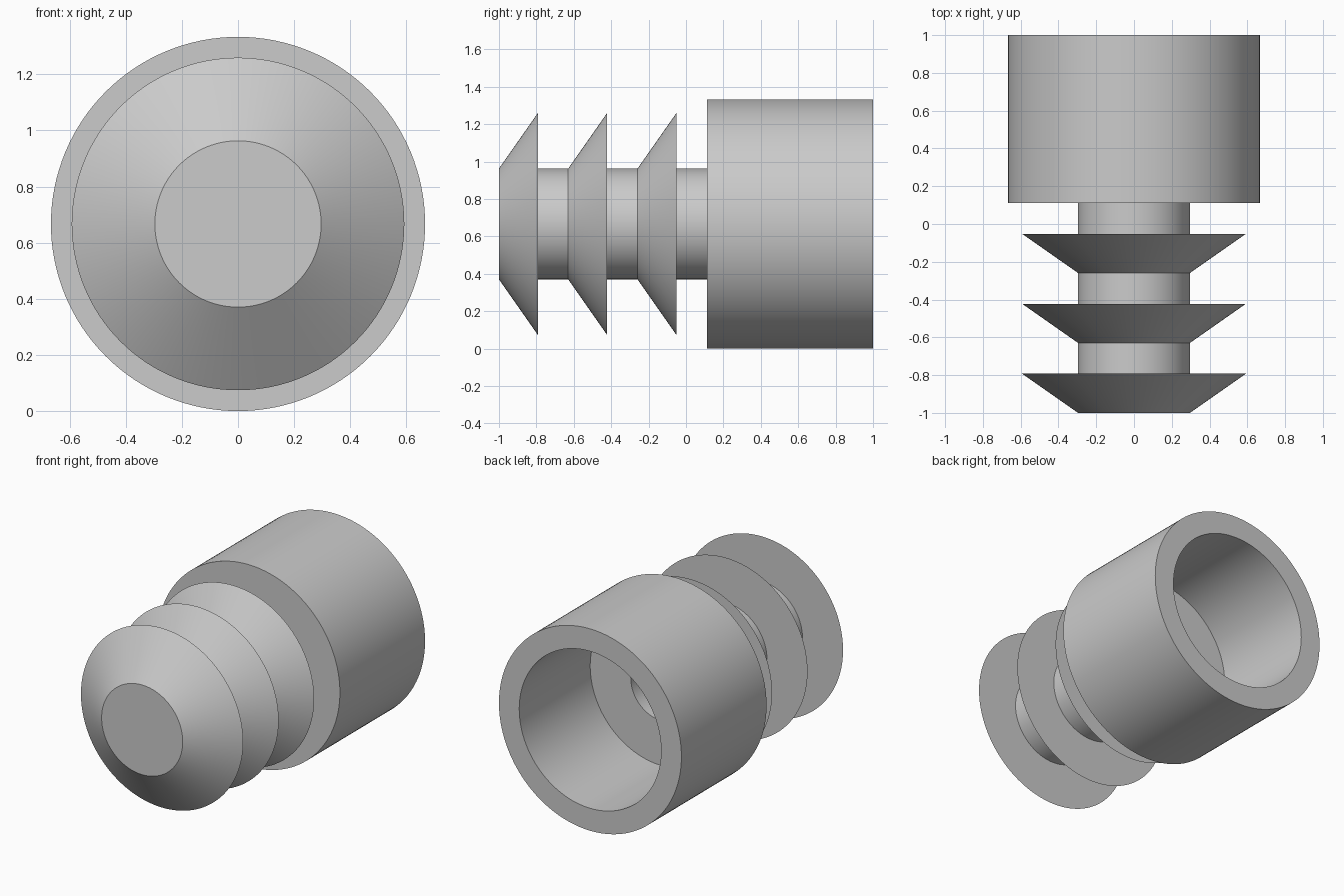
import bpy
import bmesh
import math
from mathutils import Vector

if "Cube" in bpy.data.objects:
    bpy.data.objects.remove(bpy.data.objects["Cube"])

U = 2 / 27            # design unit: the plug is 27 units long
AXIS_Z = 9 * U        # height of the centre line
SIDES = 128

grey = bpy.data.materials.new("light_grey")
grey.diffuse_color = (0.595, 0.595, 0.595, 1)
grey.use_nodes = True
grey.node_tree.nodes["Principled BSDF"].inputs["Base Color"].default_value = grey.diffuse_color


def lathe(name, profile):
    """Revolve (radius, distance from front) points, in units, round the y axis."""
    bm = bmesh.new()
    verts = [bm.verts.new((r * U, -1 + d * U, AXIS_Z)) for r, d in profile]
    edges = [bm.edges.new(pair) for pair in zip(verts, verts[1:])]
    bmesh.ops.spin(bm, geom=verts + edges, cent=Vector((0, 0, AXIS_Z)),
                   axis=Vector((0, 1, 0)), angle=math.tau, steps=SIDES,
                   use_merge=False)
    bmesh.ops.remove_doubles(bm, verts=bm.verts[:], dist=1e-5)
    bmesh.ops.recalc_face_normals(bm, faces=bm.faces[:])
    mesh = bpy.data.meshes.new(name)
    bm.to_mesh(mesh)
    bm.free()
    mesh.materials.append(grey)
    obj = bpy.data.objects.new(name, mesh)
    bpy.context.collection.objects.link(obj)
    bpy.ops.object.select_all(action='DESELECT')
    obj.select_set(True)
    bpy.context.view_layer.objects.active = obj
    bpy.ops.object.shade_smooth_by_angle(angle=math.radians(30))
    return obj


# Closed front end
profile = [(0, 0)]

# Three barbs along the stem
for i in range(3):
    d = 5 * i
    profile += [(4, d), (8, d + 2.8), (4, d + 2.8)]

# Wide sleeve with its socket
profile += [(4, 15), (9, 15), (9, 27), (7, 27), (7, 17)]

# Narrow bore running into the stem
profile += [(3, 17), (3, 1), (0, 1)]

lathe("barbed_hose_plug", profile)
